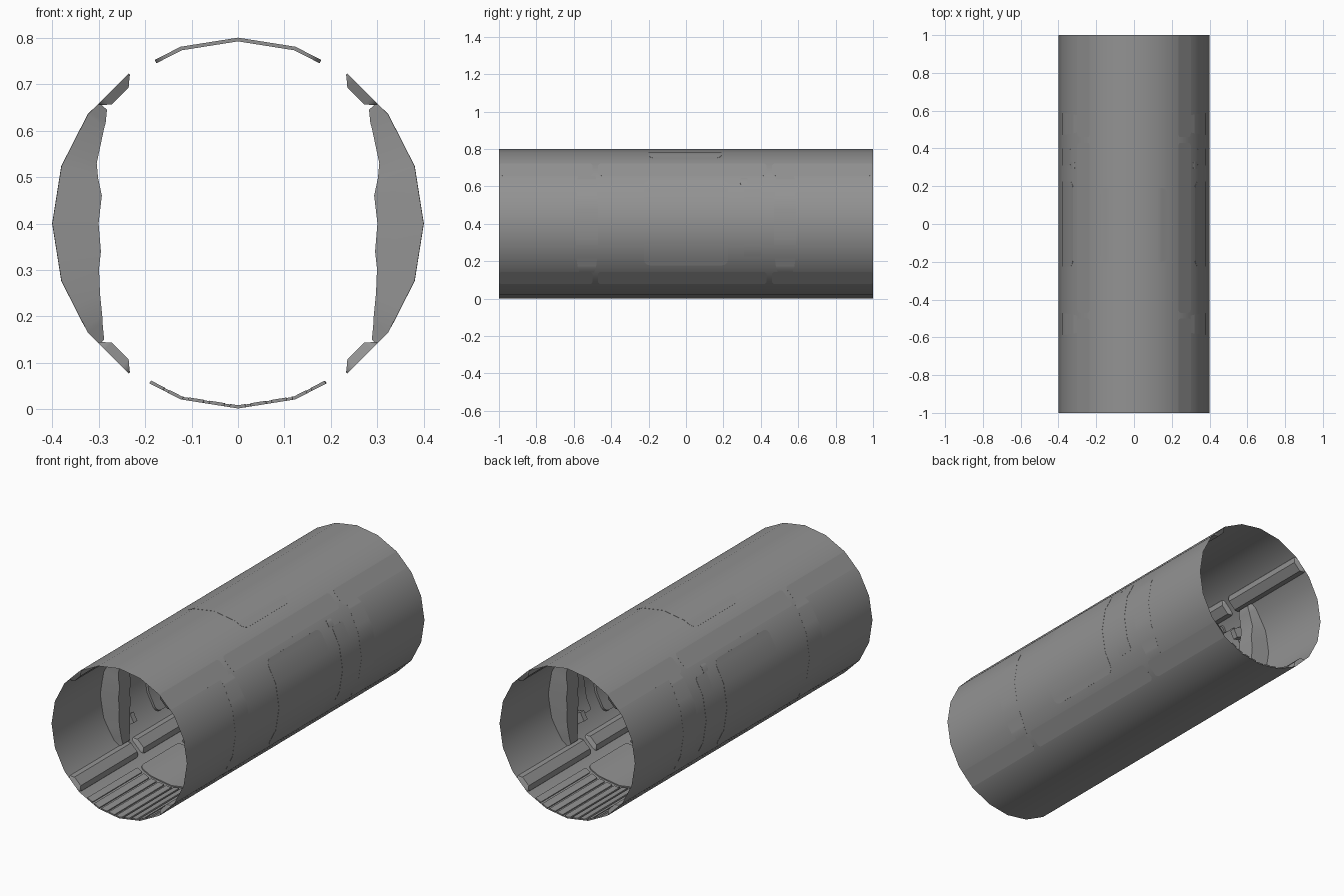
import bpy, bmesh, math

if "Cube" in bpy.data.objects:
    bpy.data.objects.remove(bpy.data.objects["Cube"])

R, SIDES, CZ = 0.399, 20, 0.4
STEP = 360 / SIDES

grey = bpy.data.materials.new("dark_grey")
grey.diffuse_color = (0.29, 0.29, 0.29, 1)
grey.use_nodes = True
grey.node_tree.nodes["Principled BSDF"].inputs["Base Color"].default_value = grey.diffuse_color


def facet(a, r=R):
    """Radius of the 20-sided tube at angle a (degrees)."""
    return r * math.cos(math.radians(STEP / 2)) / math.cos(math.radians(a % STEP - STEP / 2))


def finish(name, bm, mirror=False):
    bmesh.ops.recalc_face_normals(bm, faces=bm.faces)
    me = bpy.data.meshes.new(name)
    bm.to_mesh(me)
    bm.free()
    me.materials.append(grey)
    ob = bpy.data.objects.new(name, me)
    bpy.context.collection.objects.link(ob)
    if mirror:
        ob.modifiers.new("mirror", 'MIRROR').use_mirror_merge = False
    bpy.ops.object.select_all(action='DESELECT')
    ob.select_set(True)
    bpy.context.view_layer.objects.active = ob
    bpy.ops.object.shade_smooth_by_angle(angle=math.radians(30))
    return ob


def solid(name, cols, mirror=False):
    """Closed curved slab; each column is (angle, r_out, r_in, y0, y1, inner y inset)."""
    bm = bmesh.new()
    rings = []
    for a, ro, ri, y0, y1, ins in cols:
        c, s = math.cos(math.radians(a)), math.sin(math.radians(a))
        rings.append([bm.verts.new((r * c, y, CZ + r * s)) for r, y in
                      ((ro, y0), (ro, y1), (ri, y1 - ins), (ri, y0 + ins))])
    for p, q in zip(rings, rings[1:]):
        for i in range(4):
            bm.faces.new((p[i], p[(i + 1) % 4], q[(i + 1) % 4], q[i]))
    bm.faces.new(rings[0])
    bm.faces.new(rings[-1])
    return finish(name, bm, mirror)


def panel(name, a0, a1, y0, y1, depth, corner=0.02, mirror=False, lift=0.001, bevel=0):
    """Rounded rectangle wrapped on the tube; bevel (degrees) chamfers the inner side."""
    ca = math.degrees(corner / R)
    angs = {a0, a1}
    for i in range(1, 5):
        t = ca * (1 - math.cos(i * math.pi / 8))
        angs |= {a0 + t, a1 - t}
    if bevel:
        angs |= {a0 + bevel, a1 - bevel}
    k = math.ceil(a0 / STEP)
    while k * STEP < a1:
        angs.add(k * STEP)
        k += 1
    cols = []
    for a in sorted(angs):
        edge = min(a - a0, a1 - a)
        u = min(1, edge / ca)
        e = corner * (1 - math.sqrt(max(0, 1 - (1 - u) ** 2)))
        d = depth * (0.15 + 0.85 * min(1, edge / bevel)) if bevel else depth
        f = facet(a)
        cols.append((a, f + lift, f - d, y0 + e, y1 - e, 0.012 * d / depth if bevel else 0))
    return solid(name, cols, mirror)


# open tube hull
bm = bmesh.new()
loops = [[bm.verts.new((R * math.cos(math.radians(i * STEP)), y,
                        CZ + R * math.sin(math.radians(i * STEP)))) for i in range(SIDES)]
         for y in (-1, 1)]
for i in range(SIDES):
    j = (i + 1) % SIDES
    bm.faces.new((loops[0][i], loops[0][j], loops[1][j], loops[1][i]))
finish("hull_tube", bm)

# roof hatch
panel("roof_hatch", 63, 117, -0.2, 0.19, 0.007, 0.035)

# side doors and the narrow panels beside them
panel("side_door", -34, 36, -0.225, 0.225, 0.012, 0.035, True)
panel("narrow_panel", -27, 32, 0.31, 0.40, 0.012, 0.012, True)
panel("narrow_panel_tab", 32, 38, 0.29, 0.33, 0.012, 0.008, True)

# four lengthwise rails, each in three segments, chamfered toward the inside
for label, a0, a1 in (("upper", 40.5, 54), ("lower", -54, -40.5)):
    for i, (y0, y1) in enumerate(((-1, -0.5), (-0.47, 0.43), (0.46, 1))):
        panel(f"{label}_rail_{i}", a0, a1, y0, y1, 0.021, 0.018, True, 0.0003, 2.8)

# floor: ribbed bays separated by plain plates, inside the hull
for i, (y0, y1) in enumerate(((-1, -0.58), (-0.2, 0.2), (0.58, 1))):
    for k in range(9):
        a = 241 + k * 6.6
        panel(f"floor_rib_{i}_{k}", a, a + 5, y0, y1, 0.008, 0.004, lift=-0.001)
for i, y in enumerate((-0.56, 0.22)):
    panel(f"floor_plate_{i}", 241, 299, y, y + 0.34, 0.007, 0.03, lift=-0.001)

# bulging side frames: inner profile as (x, height from axis, half width)
PROFILE = ((0.288, -0.25, 0.04), (0.292, -0.20, 0.05), (0.297, -0.15, 0.056),
           (0.295, -0.06, 0.06), (0.293, 0.06, 0.06), (0.304, 0.13, 0.056),
           (0.285, 0.215, 0.05), (0.282, 0.245, 0.045))
for label, yc in (("front", -0.53), ("rear", 0.53)):
    cols = []
    for x, h, w in PROFILE:
        a = math.degrees(math.atan2(h, x))
        cols.append((a, facet(a) + 0.0005, math.hypot(x, h), yc - w, yc + w, 0.012))
    for a in (-36, -18, 0, 18, 36):
        if min(abs(c[0] - a) for c in cols) > 1:
            lo = max((c for c in cols if c[0] < a), key=lambda c: c[0])
            hi = min((c for c in cols if c[0] > a), key=lambda c: c[0])
            t = (a - lo[0]) / (hi[0] - lo[0])
            m = [p + (q - p) * t for p, q in zip(lo, hi)]
            cols.append((a, facet(a) + 0.0005, *m[2:]))
    solid(f"{label}_side_frame", sorted(cols), True)

# small latch blocks inside, beside the side frames
for i, (a, y) in enumerate(((26, 0.42), (-27, 0.42), (26, -0.44), (-27, -0.44))):
    solid(f"latch_block_{i}",
          [(a + d, facet(a + d) - 0.001, 0.345, y - 0.02, y + 0.02, 0.005) for d in (-4, 0, 4)], True)
